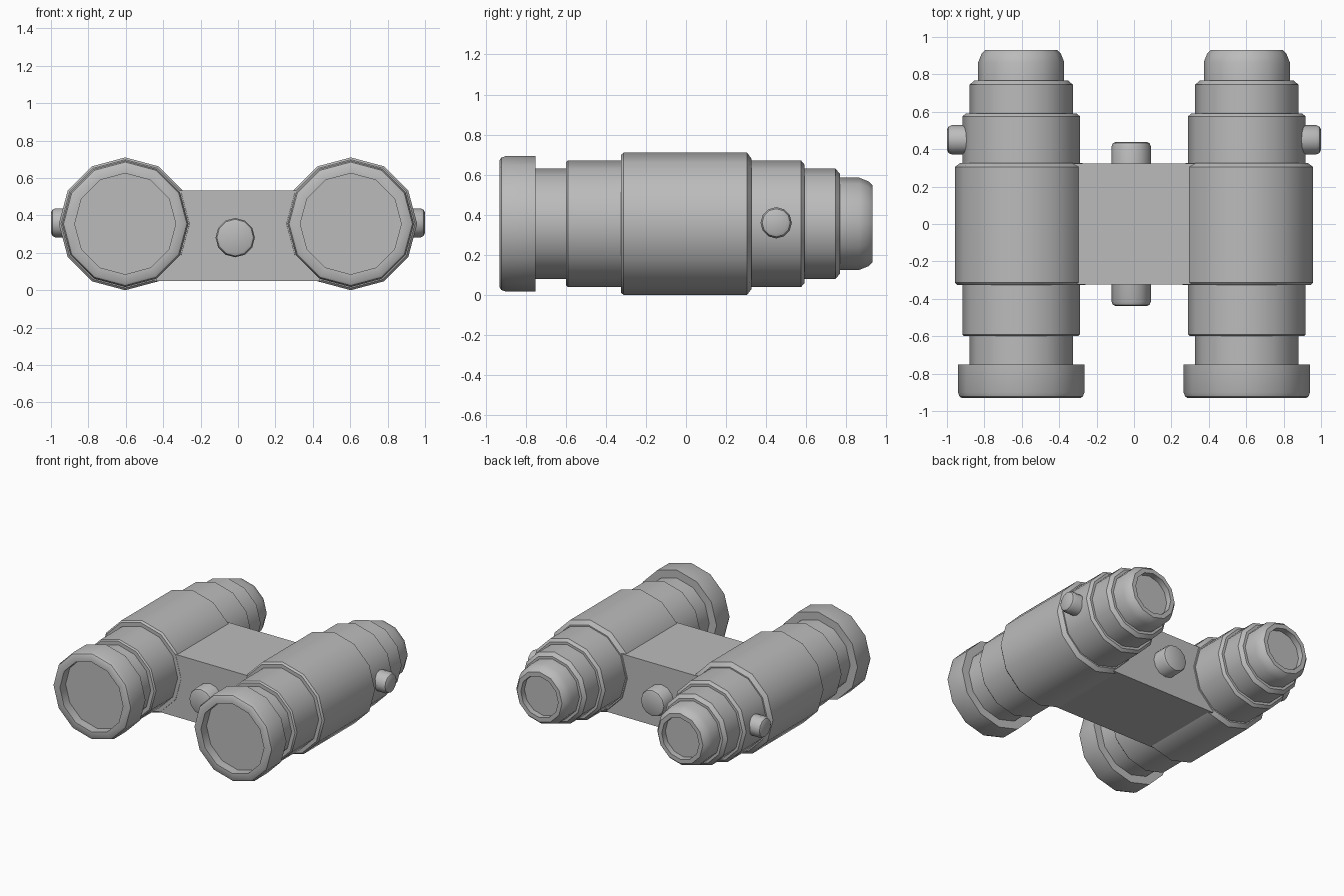
import bpy, bmesh, math
from mathutils import Matrix, Vector

cube = bpy.data.objects.get("Cube")
if cube:
    bpy.data.objects.remove(cube, do_unlink=True)

SIDES = 12
BARREL_X, BARREL_Z = 0.603, 0.355

grey = bpy.data.materials.new("plain_grey")
grey.use_nodes = True
colour = (0.5, 0.5, 0.5, 1)
grey.diffuse_color = colour
grey.node_tree.nodes["Principled BSDF"].inputs["Base Color"].default_value = colour


def finish(name, bm):
    bmesh.ops.recalc_face_normals(bm, faces=bm.faces)
    mesh = bpy.data.meshes.new(name)
    bm.to_mesh(mesh)
    bm.free()
    mesh.materials.append(grey)
    obj = bpy.data.objects.new(name, mesh)
    bpy.context.collection.objects.link(obj)
    bpy.ops.object.select_all(action="DESELECT")
    obj.select_set(True)
    bpy.context.view_layer.objects.active = obj
    bpy.ops.object.shade_smooth_by_angle(angle=math.radians(35))
    return obj


def lathe(name, profile, centre, axis="Y"):
    """Closed solid turned from (distance along axis, radius) points."""
    bm = bmesh.new()
    rings = []
    for d, r in profile:
        ring = []
        for i in range(SIDES):
            a = math.tau * i / SIDES
            u, v = r * math.cos(a), r * math.sin(a)
            co = Vector((u, d, v)) if axis == "Y" else Vector((d, u, v))
            ring.append(bm.verts.new(co + Vector(centre)))
        rings.append(ring)
    for a, b in zip(rings, rings[1:]):
        for i in range(SIDES):
            j = (i + 1) % SIDES
            bm.faces.new((a[i], a[j], b[j], b[i]))
    bm.faces.new(rings[0])
    bm.faces.new(rings[-1])
    return finish(name, bm)


# Profiles along the barrel, front to back
front_cap = [(-0.86, 0.27), (-0.93, 0.27), (-0.93, 0.318), (-0.922, 0.33),
             (-0.9, 0.338), (-0.752, 0.338), (-0.752, 0.25)]
barrel = [(-0.8, 0.276), (-0.6, 0.276), (-0.6, 0.305), (-0.59, 0.315),
          (-0.325, 0.315), (-0.325, 0.343), (-0.312, 0.355),
          (0.305, 0.355), (0.327, 0.325), (0.327, 0.315),
          (0.575, 0.315), (0.592, 0.295), (0.592, 0.276),
          (0.745, 0.276), (0.768, 0.25), (0.768, 0.2)]
eyepiece = [(0.72, 0.23), (0.865, 0.23), (0.91, 0.212), (0.93, 0.193),
            (0.93, 0.16), (0.885, 0.16)]
knob = [(0.85, 0.078), (0.975, 0.078), (0.992, 0.07), (1.0, 0.055)]

# Barrels with caps, eyepieces and side knobs
for side, s in (("left", 1), ("right", -1)):
    centre = (s * BARREL_X, 0, BARREL_Z)
    lathe(side + "_front_cap", front_cap, centre)
    lathe(side + "_barrel", barrel, centre)
    lathe(side + "_eyepiece", eyepiece, centre)
    lathe(side + "_side_knob", [(s * d, r) for d, r in knob],
          (0, 0.45, 0.36), axis="X")

# Bridge block between the barrels
bm = bmesh.new()
size = Matrix.Diagonal((0.9, 0.648, 0.482, 1))
bmesh.ops.create_cube(bm, size=1, matrix=Matrix.Translation((0, 0, 0.291)) @ size)
finish("bridge", bm)

# Hinge pin through the bridge
half = [(0.2, 0.105), (0.415, 0.105), (0.432, 0.098), (0.438, 0.085)]
pin = [(-d, r) for d, r in reversed(half)] + half
lathe("hinge_pin", pin, (-0.015, 0, 0.281))
